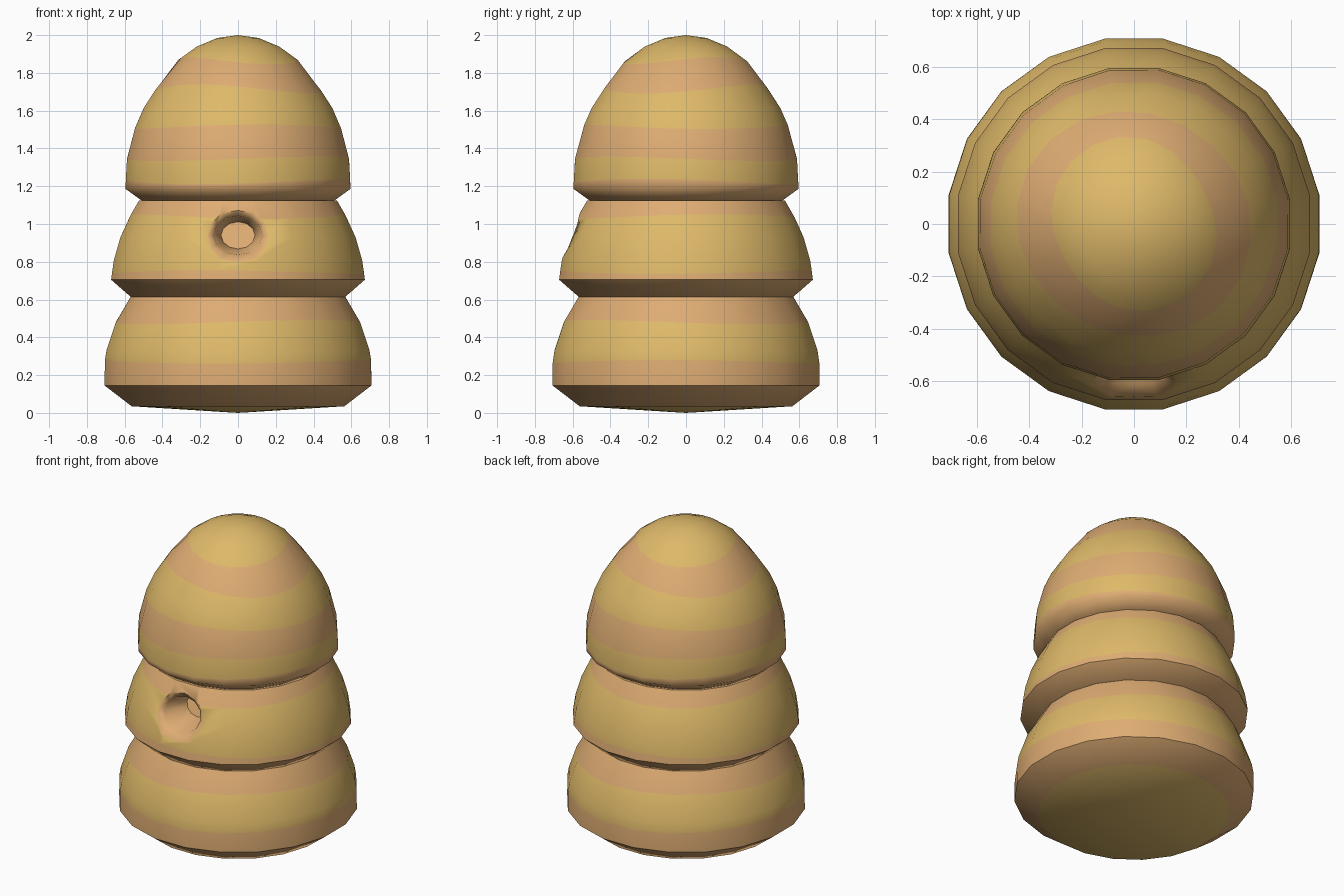
import bpy, bmesh, math

if "Cube" in bpy.data.objects:
    bpy.data.objects.remove(bpy.data.objects["Cube"])

SIDES = 20
YEL, ORA = 0, 1


def material(name, rgb):
    m = bpy.data.materials.new(name)
    m.diffuse_color = (*rgb, 1)
    m.use_nodes = True
    m.node_tree.nodes["Principled BSDF"].inputs["Base Color"].default_value = m.diffuse_color
    return m


MATS = [material("straw_yellow", (0.73, 0.485, 0.141)),
        material("straw_orange", (0.73, 0.413, 0.171))]


def radius_at(prof, z, i):
    """Radius of the profile at height z, near point i."""
    a, b = (prof[i], prof[i + 1]) if z >= prof[i][1] else (prof[i - 1], prof[i])
    return a[0] + (b[0] - a[0]) * (z - a[1]) / (b[1] - a[1])


def finish(bm, name):
    bmesh.ops.remove_doubles(bm, verts=bm.verts, dist=1e-5)
    bmesh.ops.recalc_face_normals(bm, faces=bm.faces)
    me = bpy.data.meshes.new(name)
    bm.to_mesh(me)
    bm.free()
    for m in MATS:
        me.materials.append(m)
    ob = bpy.data.objects.new(name, me)
    bpy.context.collection.objects.link(ob)
    return ob


def bridge(bm, rings, colours):
    n = len(rings[0])
    for lo, hi, c in zip(rings, rings[1:], colours):
        for k in range(n):
            f = bm.faces.new((lo[k], lo[(k + 1) % n], hi[(k + 1) % n], hi[k]))
            f.material_index = c


def tier(name, prof):
    """Lathe (radius, z, colour above, wobble); wobble makes hand-laid bands."""
    bm = bmesh.new()
    rings = []
    for i, (r, z, c, w) in enumerate(prof):
        ring = []
        for k in range(SIDES):
            a = 2 * math.pi * (k + 0.5) / SIDES
            zz = z + w * math.sin(2 * a + 7 * z)
            rr = radius_at(prof, zz, i) if w else r
            ring.append(bm.verts.new((rr * math.cos(a), rr * math.sin(a), zz)))
        rings.append(ring)
    bridge(bm, rings, [p[2] for p in prof])
    return finish(bm, name)


def smooth(ob, deg):
    bpy.ops.object.select_all(action='DESELECT')
    ob.select_set(True)
    bpy.context.view_layer.objects.active = ob
    bpy.ops.object.shade_smooth_by_angle(angle=math.radians(deg))


# Three stacked straw tiers
bottom = tier("bottom_tier", [
    (0, 0, YEL, 0), (0.57, 0.035, ORA, 0), (0.715, 0.145, ORA, 0),
    (0.715, 0.27, YEL, 0.01), (0.705, 0.33, YEL, 0), (0.655, 0.48, ORA, 0.012),
    (0.575, 0.615, ORA, 0), (0, 0.62, ORA, 0)])
middle = tier("middle_tier", [
    (0, 0.605, ORA, 0), (0.57, 0.61, ORA, 0), (0.68, 0.705, ORA, 0),
    (0.675, 0.745, YEL, 0.01), (0.665, 0.81, YEL, 0), (0.63, 0.93, YEL, 0),
    (0.58, 1.04, ORA, 0.012), (0.53, 1.125, ORA, 0), (0, 1.14, ORA, 0)])
dome = tier("dome_tier", [
    (0, 1.115, ORA, 0), (0.51, 1.12, ORA, 0), (0.602, 1.185, ORA, 0),
    (0.602, 1.225, YEL, 0.015), (0.595, 1.345, ORA, 0.012),
    (0.55, 1.515, YEL, 0.012), (0.505, 1.615, YEL, 0),
    (0.44, 1.715, ORA, 0.025), (0.325, 1.865, YEL, 0.02),
    (0.22, 1.94, YEL, 0), (0.11, 1.985, YEL, 0), (0, 2.0, YEL, 0)])

# Funnel-shaped entrance cutter, leaning with the tier's front
bm = bmesh.new()
rings = []
for y, r in ((-0.675, 0.27), (-0.625, 0.2), (-0.575, 0.13), (-0.4, 0.09)):
    ring = []
    for k in range(12):
        a = 2 * math.pi * k / 12
        dz = 0.8 * r * math.sin(a)
        ring.append(bm.verts.new((r * math.cos(a), y + 0.35 * dz, 0.94 + dz)))
    rings.append(ring)
bridge(bm, rings, [ORA] * 3)
for ring in (rings[0], rings[-1]):
    bm.faces.new(ring).material_index = ORA
cutter = finish(bm, "entrance_cutter")
cutter.hide_render = True

mod = middle.modifiers.new("entrance", 'BOOLEAN')
mod.operation = 'DIFFERENCE'
mod.solver = 'EXACT'
mod.object = cutter
bpy.context.view_layer.objects.active = middle
bpy.ops.object.modifier_apply(modifier=mod.name)
bpy.data.objects.remove(cutter)

smooth(bottom, 50)
smooth(middle, 55)
smooth(dome, 60)
